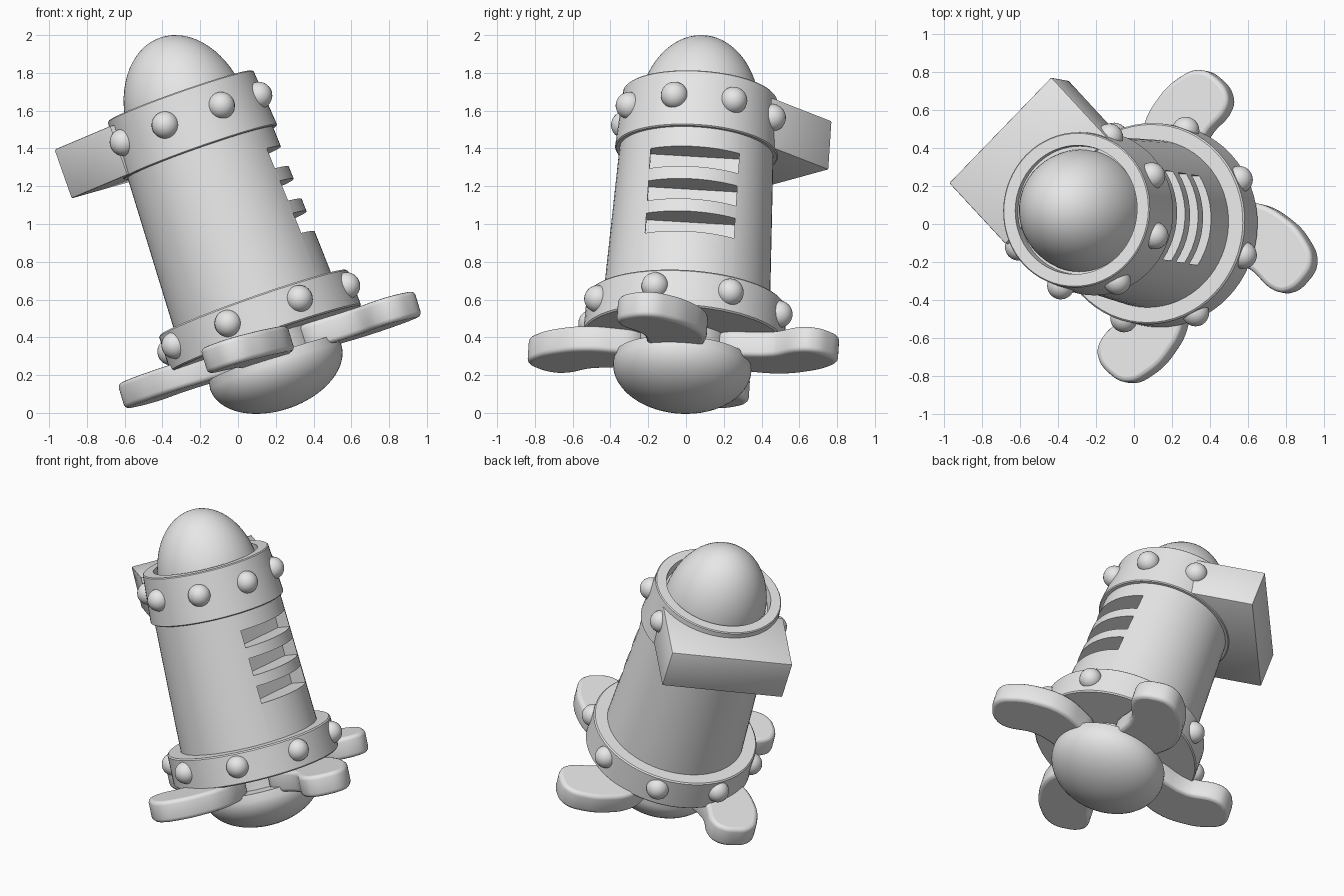
import bpy, bmesh
from math import sin, cos, pi, radians
from mathutils import Matrix, Vector

cube = bpy.data.objects.get("Cube")
if cube:
    bpy.data.objects.remove(cube, do_unlink=True)

# One plain grey for the whole model
grey = bpy.data.materials.new("plain grey")
grey.use_nodes = True
grey.diffuse_color = (0.8, 0.8, 0.8, 1)
grey.node_tree.nodes["Principled BSDF"].inputs["Base Color"].default_value = (0.8, 0.8, 0.8, 1)

# Leaning frame shared by all parts: local z runs up the barrel
axis = Vector((-0.331, 0.062, 0.942)).normalized()
side = Vector((0, 1, 0)).cross(axis).normalized()
FRAME = Matrix((side, axis.cross(side), axis)).transposed().to_4x4()
FRAME.translation = (0.148, -0.01, 0.39)
TURN = radians(-18)
parts = []


def add(name, mesh, local=Matrix()):
    obj = bpy.data.objects.new(name, mesh)
    bpy.context.scene.collection.objects.link(obj)
    obj.matrix_world = FRAME @ local
    mesh.materials.clear()
    mesh.materials.append(grey)
    parts.append(obj)
    return obj


def from_bmesh(name, bm, local=Matrix()):
    bmesh.ops.recalc_face_normals(bm, faces=bm.faces)
    mesh = bpy.data.meshes.new(name)
    bm.to_mesh(mesh)
    bm.free()
    return add(name, mesh, local)


def lathe(name, profile, steps=64):
    """Spin (radius, height) points round the barrel axis."""
    bm = bmesh.new()
    verts = [bm.verts.new((r, 0, h)) for r, h in profile]
    edges = [bm.edges.new(pair) for pair in zip(verts, verts[1:])]
    bmesh.ops.spin(bm, geom=verts + edges, axis=(0, 0, 1), cent=(0, 0, 0),
                   angle=2 * pi, steps=steps, use_duplicate=False)
    bmesh.ops.remove_doubles(bm, verts=bm.verts, dist=1e-4)
    return from_bmesh(name, bm)


def box(name, low, high, local=Matrix(), bevel=0):
    bm = bmesh.new()
    bmesh.ops.create_cube(bm, size=1)
    low, high = Vector(low), Vector(high)
    bmesh.ops.scale(bm, vec=high - low, verts=bm.verts)
    bmesh.ops.translate(bm, vec=(low + high) / 2, verts=bm.verts)
    if bevel:
        bmesh.ops.bevel(bm, geom=bm.edges[:], offset=bevel, segments=2,
                        affect='EDGES', profile=0.5)
    return from_bmesh(name, bm, local)


def baked(obj):
    graph = bpy.context.evaluated_depsgraph_get()
    return bpy.data.meshes.new_from_object(obj.evaluated_get(graph))


def discard(obj):
    if obj in parts:
        parts.remove(obj)
    bpy.data.objects.remove(obj, do_unlink=True)


# Barrel with three deep vent slots
barrel = lathe("barrel", [(0, 0.05), (0.449, 0.05), (0.404, 1.15), (0, 1.15)])
for height in (0.512, 0.697, 0.882):
    cutter = box("slot_cutter", (0.25, -0.235, height - 0.057), (0.7, 0.235, height + 0.057))
    cutter.hide_render = True
    cut = barrel.modifiers.new("slot", 'BOOLEAN')
    cut.operation, cut.solver, cut.object = 'DIFFERENCE', 'EXACT', cutter
    barrel.data = baked(barrel)
    barrel.modifiers.clear()
    discard(cutter)

# Collars, with a recess in the top one
lathe("lower_collar", [(0.2, 0), (0.528, 0), (0.535, 0.008), (0.53, 0.197),
                       (0.522, 0.205), (0.43, 0.205)])
lathe("upper_collar", [(0.37, 1.05), (0.426, 1.05), (0.432, 1.056), (0.409, 1.362),
                       (0.403, 1.368), (0.34, 1.368), (0.336, 1.3), (0.2, 1.3)])

# Nose dome, drive shaft and rounded hub
quarter = [i * pi / 32 for i in range(17)]
lathe("nose_dome", [(0.325 * cos(a), 1.25 + 0.445 * sin(a)) for a in quarter])
lathe("drive_shaft", [(0.24, 0.02), (0.24, -0.15)], 32)
lathe("hub", [(0.367 * cos(a), -0.155 - 0.23 * sin(a)) for a in reversed(quarter)]
      + [(0.36, -0.108), (0, -0.108)])

# Domed rivets round both collars
for name, radius, height in (("lower_rivet", 0.522, 0.115), ("upper_rivet", 0.412, 1.225)):
    for i in range(8):
        angle = TURN + i * pi / 4
        bm = bmesh.new()
        bmesh.ops.create_uvsphere(bm, u_segments=24, v_segments=16, radius=0.072)
        from_bmesh(name, bm, Matrix.Translation((radius * cos(angle), radius * sin(angle), height)))

# Four swept propeller blades with rounded rims, leaning a little less than the barrel
outline = [(0.2, 0.14), (0.32, 0.23), (0.46, 0.275), (0.61, 0.255), (0.76, 0.18),
           (0.84, 0.08), (0.825, -0.03), (0.76, -0.115), (0.69, -0.13), (0.52, -0.065), (0.2, -0.06)]
curve = bpy.data.curves.new("blade_outline", 'CURVE')
curve.dimensions, curve.fill_mode = '2D', 'BOTH'
curve.extrude, curve.bevel_depth, curve.bevel_resolution = 0.045, 0.025, 2
curve.offset = -0.025
spline = curve.splines.new('BEZIER')
spline.bezier_points.add(len(outline) - 1)
spline.use_cyclic_u = True
spline.resolution_u = 6
for point, (x, y) in zip(spline.bezier_points, outline):
    point.co = (x, y, 0)
    point.handle_left_type = point.handle_right_type = 'AUTO'
helper = bpy.data.objects.new("blade_outline", curve)
bpy.context.scene.collection.objects.link(helper)
blade = baked(helper)
discard(helper)
lean = Matrix.Translation((0, 0, -0.06)) @ Matrix.Rotation(radians(2.7), 4, 'Y')
for i in range(4):
    add("propeller_blade", blade.copy(), lean @ Matrix.Rotation(TURN + i * pi / 2, 4, 'Z'))

# Square block on the back of the top collar
box("rear_block", (0.16, -0.378, 1.055), (0.615, 0.412, 1.33),
    Matrix.Rotation(radians(135), 4, 'Z'), 0.008)

# Smooth curved faces, keep hard edges
bpy.ops.object.select_all(action='DESELECT')
for obj in parts:
    obj.select_set(True)
bpy.context.view_layer.objects.active = parts[0]
bpy.ops.object.shade_smooth_by_angle(angle=radians(35))
